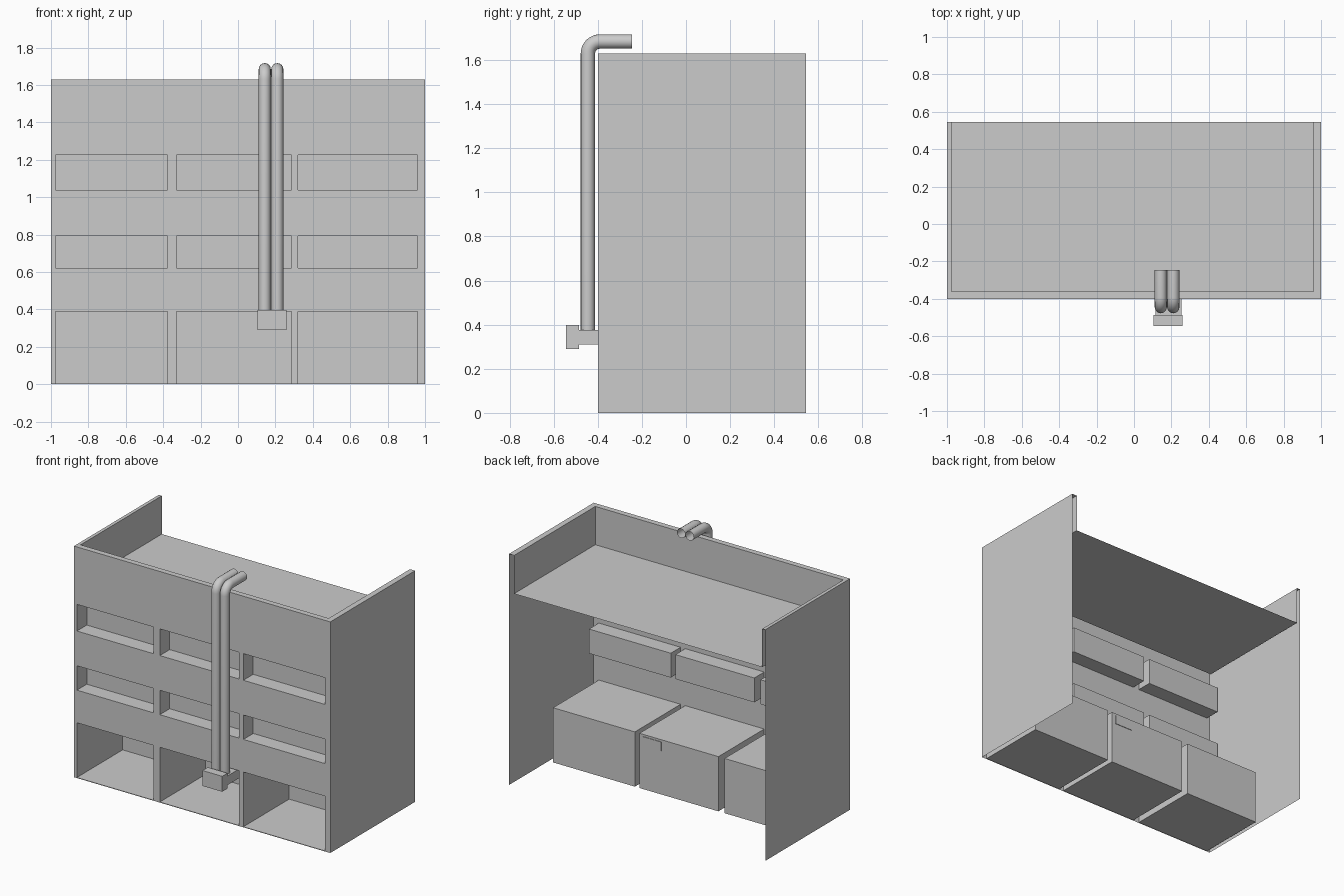
import bpy, math

if "Cube" in bpy.data.objects:
    bpy.data.objects.remove(bpy.data.objects["Cube"])

X, YF, YB, TOP, ROOF = 1.0, -0.40, 0.545, 1.63, 1.36
COLS = [(-0.977, -0.378), (-0.33, 0.286), (0.322, 0.96)]
# rows: z bottom, z top, recess depth
ROWS = [(0.004, 0.39, 0.51), (0.62, 0.792, 0.11), (1.037, 1.225, 0.11)]


def make(name, verts, faces):
    mesh = bpy.data.meshes.new(name)
    mesh.from_pydata(verts, [], faces)
    mesh.update()
    ob = bpy.data.objects.new(name, mesh)
    bpy.context.collection.objects.link(ob)
    return ob


def box(name, x0, x1, y0, y1, z0, z1, open_front=False):
    v = [(x, y, z) for x in (x0, x1) for y in (y0, y1) for z in (z0, z1)]
    f = [(0, 1, 3, 2), (4, 6, 7, 5), (0, 2, 6, 4), (1, 5, 7, 3), (2, 3, 7, 6)]
    if open_front:
        f = [q[::-1] for q in f]
    else:
        f.append((0, 4, 5, 1))
    return make(name, v, f)


# Front wall: a sheet of cells, leaving out the window openings
xs = [-X] + [x for c in COLS for x in c] + [X]
zs = [0] + [z for r in ROWS for z in r[:2]] + [TOP]
n = len(xs)
verts = [(x, YF, z) for z in zs for x in xs]
faces = [(j * n + i, j * n + i + 1, (j + 1) * n + i + 1, (j + 1) * n + i)
         for j in range(len(zs) - 1) for i in range(n - 1)
         if not (i % 2 and j % 2)]
make("front_wall", verts, faces)

# Side walls: single sheets, open at the back
for name, x in (("left_wall", -X), ("right_wall", X)):
    ob = make(name, [(x, YF, 0), (x, YB, 0), (x, YB, TOP), (x, YF, TOP)],
              [(0, 1, 2, 3) if x > 0 else (3, 2, 1, 0)])

# Window recesses behind each opening
for r, (z0, z1, depth) in enumerate(ROWS):
    for c, (x0, x1) in enumerate(COLS):
        box(f"window_recess_{r}_{c}", x0, x1, YF, YF + depth, z0, z1, True)

# Parapet rim, its inner faces and the roof sheet
XL, XR, YI = -0.976, 0.96, -0.36
outer = [(-X, YB, TOP), (-X, YF, TOP), (X, YF, TOP), (X, YB, TOP)]
inner = [(XL, YB, TOP), (XL, YI, TOP), (XR, YI, TOP), (XR, YB, TOP)]
low = [(x, y, ROOF) for x, y, _ in inner]
faces = [(8, 9, 10, 11)]
for i in range(3):
    faces += [(i, i + 1, i + 5, i + 4), (i + 4, i + 5, i + 9, i + 8)]
make("parapet_and_roof", outer + inner + low, faces)

# Vent unit and the duct running back into the shop
box("vent_box", 0.104, 0.258, -0.545, -0.486, 0.289, 0.398)
box("vent_duct", 0.115, 0.255, -0.486, 0.114, 0.311, 0.375)

# Twin pipes up the front, bent over the parapet
R = 0.055
path = [(-0.445, 0.37)]
path += [(-0.39 - R * math.cos(a), 1.629 + R * math.sin(a))
         for a in (math.pi / 2 * k / 8 for k in range(9))]
path += [(-0.245, 1.629 + R)]
for k, px in enumerate((0.143, 0.21)):
    cu = bpy.data.curves.new(f"pipe_{k}", "CURVE")
    cu.dimensions = "3D"
    cu.bevel_depth = 0.0325
    cu.bevel_resolution = 6
    sp = cu.splines.new("POLY")
    sp.points.add(len(path) - 1)
    for p, (y, z) in zip(sp.points, path):
        p.co = (px, y, z, 1)
    sp.use_smooth = True
    ob = bpy.data.objects.new(f"pipe_{k}", cu)
    bpy.context.collection.objects.link(ob)
    bpy.ops.object.select_all(action="DESELECT")
    ob.select_set(True)
    bpy.context.view_layer.objects.active = ob
    bpy.ops.object.convert(target="MESH")
